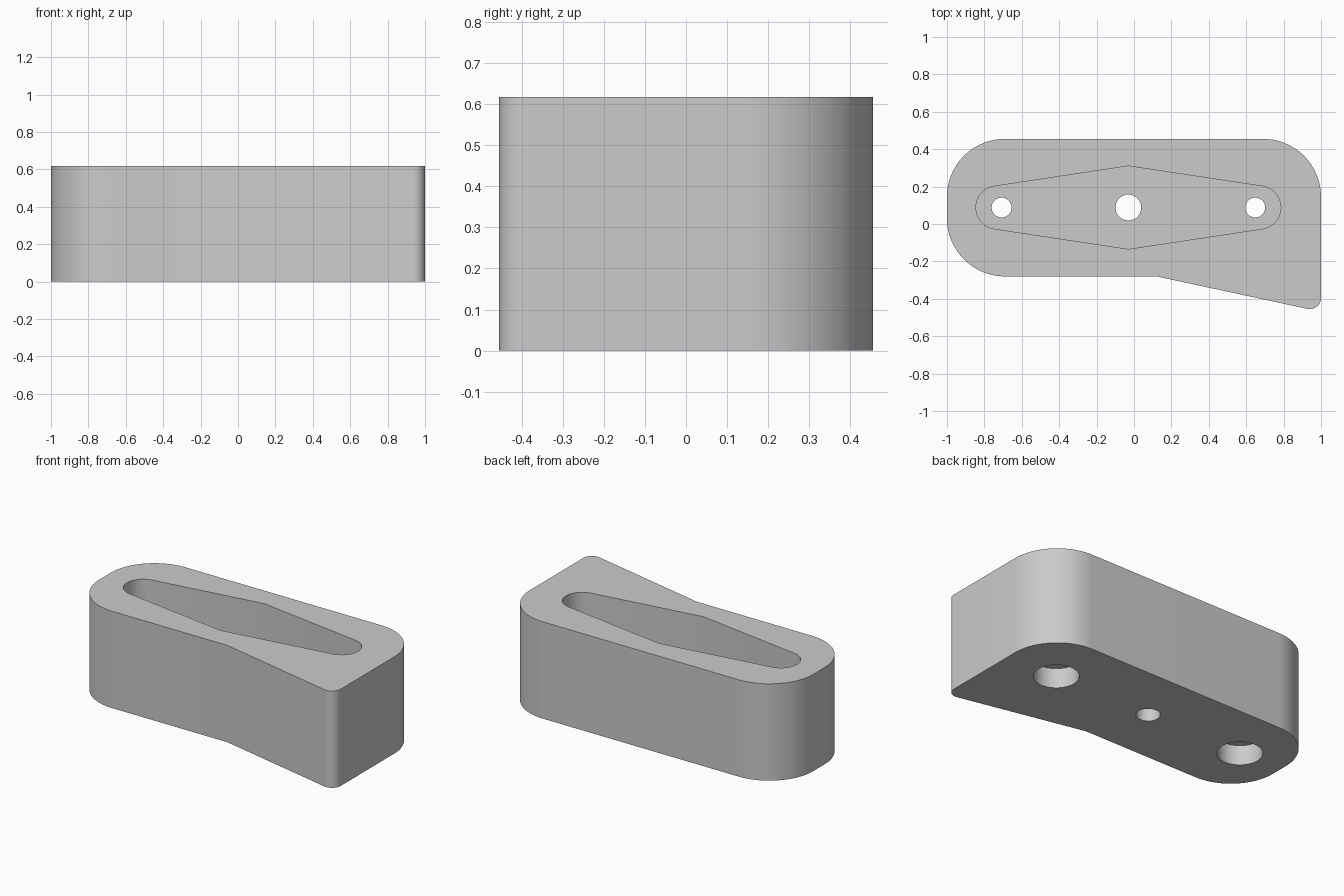
import bpy, bmesh, math

cube = bpy.data.objects.get("Cube")
if cube:
    bpy.data.objects.remove(cube, do_unlink=True)

HEIGHT, FLOOR = 0.617, 0.25
MID_X, MID_Y, REACH = -0.03, 0.088, 0.678

grey = bpy.data.materials.new("light grey")
grey.use_nodes = True
colour = (0.6, 0.6, 0.6, 1)
grey.diffuse_color = colour
grey.node_tree.nodes["Principled BSDF"].inputs["Base Color"].default_value = colour


def arc(cx, cy, r, start, end, steps=24):
    """Points of an arc, angles in degrees."""
    angles = [math.radians(start + (end - start) * i / steps) for i in range(steps + 1)]
    return [(cx + r * math.cos(a), cy + r * math.sin(a)) for a in angles]


def prism(name, outline, low, high):
    """Extrude a counter-clockwise outline between two heights."""
    bm = bmesh.new()
    base = bm.faces.new([bm.verts.new((x, y, low)) for x, y in outline])
    top = bmesh.ops.extrude_face_region(bm, geom=[base])["geom"]
    bmesh.ops.translate(bm, vec=(0, 0, high - low),
                        verts=[v for v in top if isinstance(v, bmesh.types.BMVert)])
    bmesh.ops.recalc_face_normals(bm, faces=bm.faces)
    mesh = bpy.data.meshes.new(name)
    bm.to_mesh(mesh)
    bm.free()
    mesh.materials.append(grey)
    obj = bpy.data.objects.new(name, mesh)
    bpy.context.collection.objects.link(obj)
    return obj


def disc(x, r):
    return arc(x, MID_Y, r, 0, 360, 48)[:-1]


# Rounded block with a slanted toe at the front left
R = 0.31
outline = (arc(1 - R, 0.455 - R, R, 0, 90) + arc(R - 1, 0.455 - R, R, 90, 180)
           + arc(R - 1, R - 0.28, R, 180, 270) + [(0.12, -0.28)]
           + arc(0.94, -0.395, 0.06, 258, 360, 12))
block = prism("block", outline, 0, HEIGHT)

# Long pocket in the top, widest at its middle
r, tilt = 0.115, 9
pocket = (arc(MID_X + 0.7, MID_Y, r, tilt - 90, 90 - tilt) + [(MID_X, MID_Y + 0.222)]
          + arc(MID_X - 0.7, MID_Y, r, 90 + tilt, 270 - tilt) + [(MID_X, MID_Y - 0.222)])
cutters = [prism("pocket_cutter", pocket, FLOOR, 1),
           prism("centre_hole_cutter", disc(MID_X, 0.069), -0.2, 0.8)]

# Screw holes with wide recesses underneath
for side, x in (("right", MID_X - REACH), ("left", MID_X + REACH)):
    cutters.append(prism(side + "_screw_hole_cutter", disc(x, 0.053), -0.2, 0.8))
    cutters.append(prism(side + "_recess_cutter", disc(x, 0.13), -0.2, 0.125))

bpy.ops.object.select_all(action="DESELECT")
bpy.context.view_layer.objects.active = block
block.select_set(True)
for cutter in cutters:
    cut = block.modifiers.new(cutter.name, "BOOLEAN")
    cut.operation, cut.solver, cut.object = "DIFFERENCE", "EXACT", cutter
    bpy.ops.object.modifier_apply(modifier=cut.name)
    bpy.data.objects.remove(cutter, do_unlink=True)

bpy.ops.object.shade_smooth_by_angle(angle=math.radians(30))
